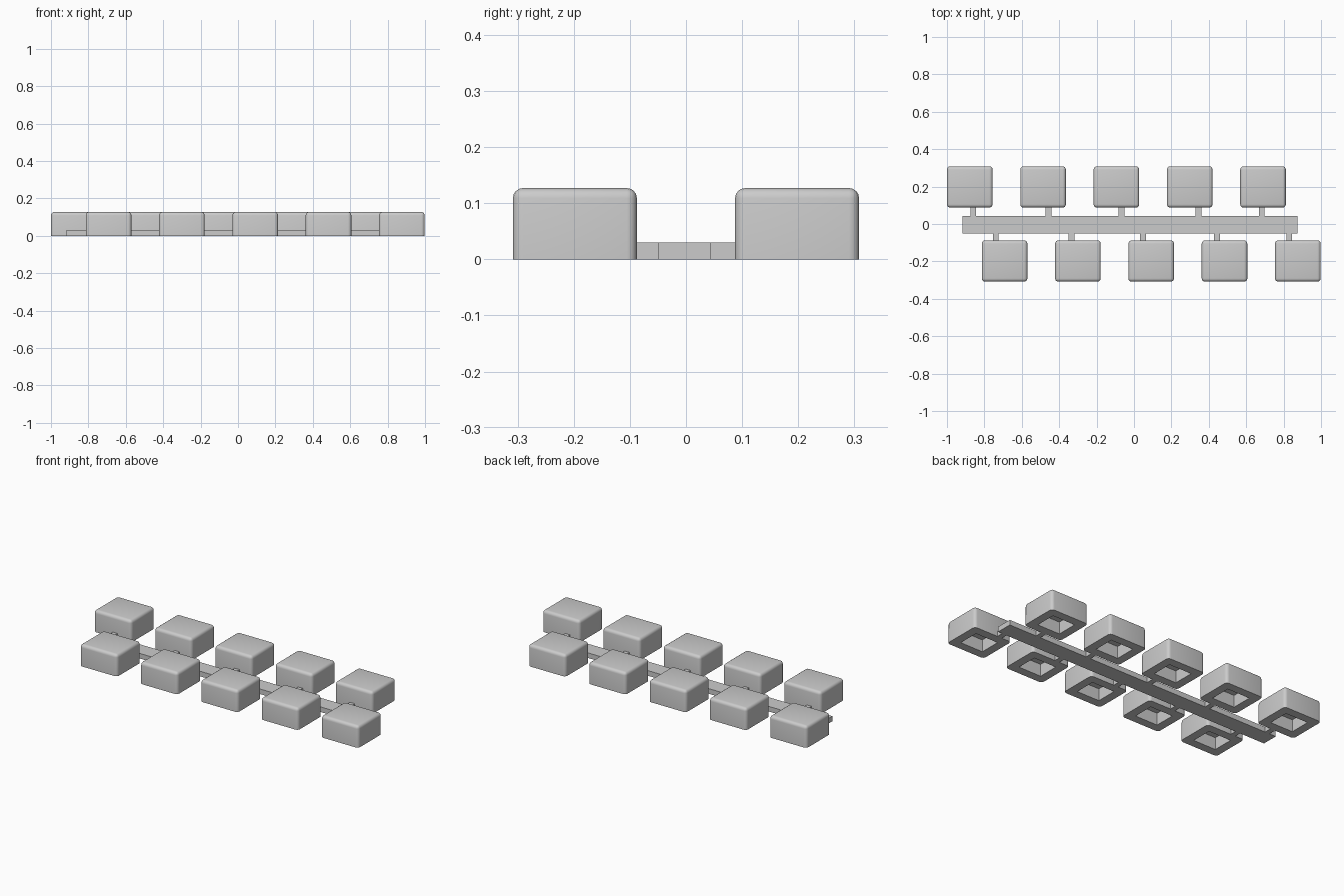
import bpy
import bmesh
from mathutils import Matrix, Vector

cube = bpy.data.objects.get("Cube")
if cube:
    bpy.data.objects.remove(cube, do_unlink=True)

grey = bpy.data.materials.new("plain grey")
grey.use_nodes = True
grey.diffuse_color = (0.6, 0.6, 0.6, 1)
grey.node_tree.nodes["Principled BSDF"].inputs["Base Color"].default_value = grey.diffuse_color

CAP = Vector((0.244, 0.221, 0.127))
PITCH = 0.392
RAIL_HEIGHT = 0.03


def box(bm, low, high):
    low, high = Vector(low), Vector(high)
    matrix = Matrix.Translation((low + high) / 2) @ Matrix.Diagonal((*(high - low), 1))
    bmesh.ops.create_cube(bm, size=1, matrix=matrix)


def add_object(name, mesh, location=(0, 0, 0)):
    obj = bpy.data.objects.new(name, mesh)
    obj.location = location
    bpy.context.collection.objects.link(obj)
    return obj


def finish(bm, name):
    mesh = bpy.data.meshes.new(name)
    bmesh.ops.recalc_face_normals(bm, faces=bm.faces)
    bm.to_mesh(mesh)
    bm.free()
    mesh.materials.append(grey)
    return mesh


def cap_mesh():
    bm = bmesh.new()
    box(bm, (-CAP.x / 2, -CAP.y / 2, 0), (CAP.x / 2, CAP.y / 2, CAP.z))
    # Rounded edges: everything except the bottom rim
    outer = [e for e in bm.edges if max(v.co.z for v in e.verts) > 0.01]
    bottom = min(bm.faces, key=lambda f: f.calc_center_median().z)
    # Square socket in the underside
    bmesh.ops.inset_region(bm, faces=[bottom], thickness=0.07)
    socket = bmesh.ops.extrude_discrete_faces(bm, faces=[bottom])["faces"][0]
    bmesh.ops.translate(bm, verts=socket.verts, vec=(0, 0, 0.07))
    bmesh.ops.bevel(bm, geom=outer, offset=0.018, segments=4, profile=0.5,
                    affect='EDGES', clamp_overlap=True)
    return finish(bm, "cap")


def block(name, low, high):
    bm = bmesh.new()
    box(bm, low, high)
    return add_object(name, finish(bm, name))


# Two staggered rows of caps, each joined to the rail by a thin stem
cap = cap_mesh()
rows = [
    ("back", -0.878, 1, (-0.86, -0.457, -0.067, 0.345, 0.682)),
    ("front", -0.692, -1, (-0.74, -0.334, 0.048, 0.444, 0.831)),
]
caps = []
for row, start, side, stems in rows:
    for i, x in enumerate(stems):
        caps.append(add_object(f"{row}_cap_{i + 1}", cap, (start + i * PITCH, side * 0.198, 0)))
        y_low, y_high = sorted((side * 0.04, side * 0.09))
        block(f"{row}_stem_{i + 1}", (x - 0.015, y_low, 0), (x + 0.015, y_high, RAIL_HEIGHT))

# Central rail
block("rail", (-0.917, -0.05, 0), (0.873, 0.044, RAIL_HEIGHT))

# Smooth the rounded edges, keep the rim and socket sharp
bpy.ops.object.select_all(action='DESELECT')
caps[0].select_set(True)
bpy.context.view_layer.objects.active = caps[0]
bpy.ops.object.shade_smooth_by_angle(angle=0.6)
